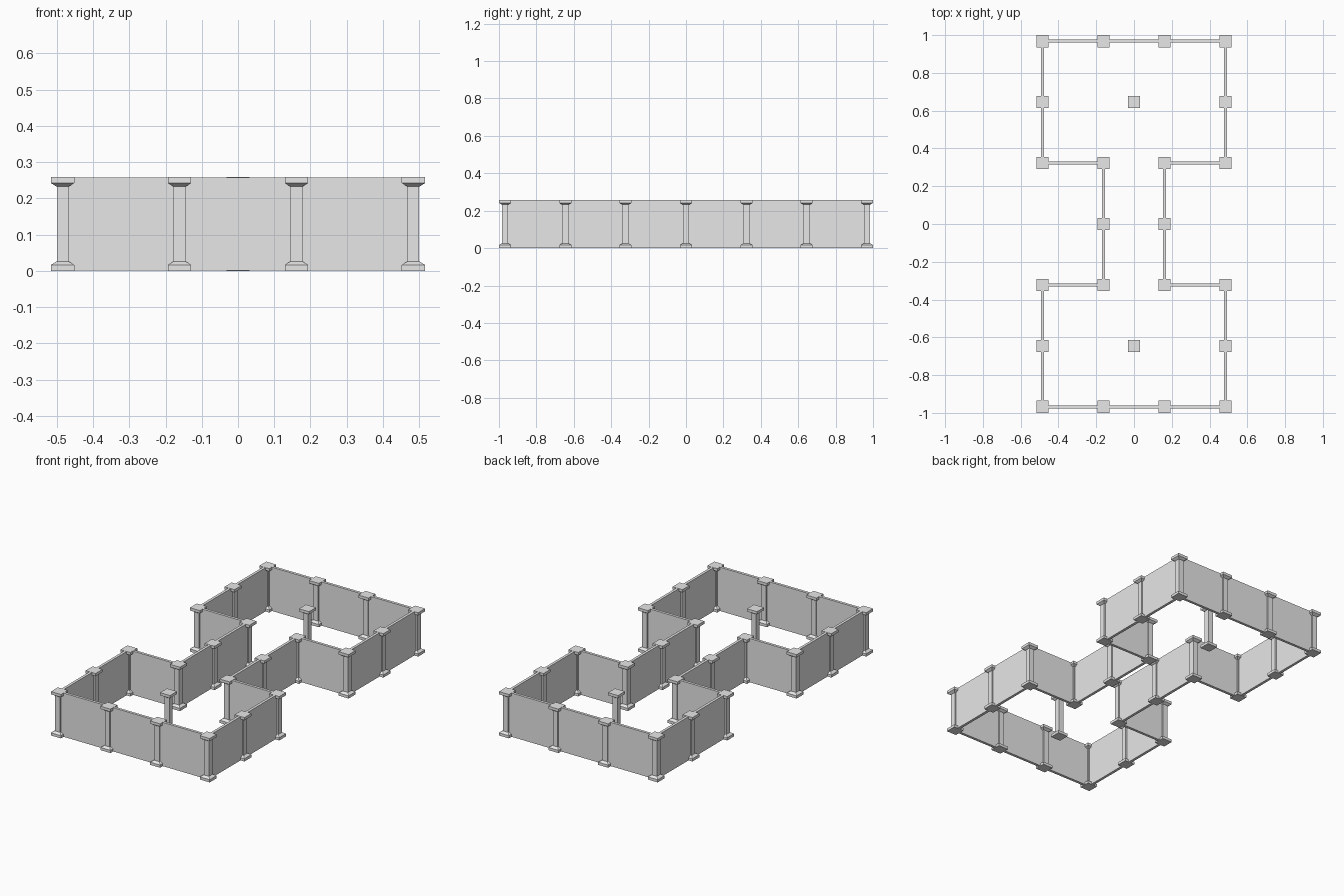
import bpy
import bmesh
from mathutils import Vector

cube = bpy.data.objects.get("Cube")
if cube:
    bpy.data.objects.remove(cube, do_unlink=True)

CELL = 0.3226      # spacing between columns
HEIGHT = 0.258
BASE = 0.0323      # half width of base and cap
SHAFT = 0.0161     # half width of shaft
WALL = 0.016       # wall thickness

stone = bpy.data.materials.new("plain_grey_stone")
stone.use_nodes = True
grey = (0.8, 0.8, 0.8, 1)
stone.diffuse_color = grey
stone.node_tree.nodes["Principled BSDF"].inputs["Base Color"].default_value = grey


def finish(name, bm):
    bmesh.ops.recalc_face_normals(bm, faces=bm.faces)
    mesh = bpy.data.meshes.new(name)
    bm.to_mesh(mesh)
    bm.free()
    mesh.materials.append(stone)
    return mesh


def place(name, mesh, location):
    obj = bpy.data.objects.new(name, mesh)
    obj.location = location
    bpy.context.collection.objects.link(obj)


def column_mesh():
    # Square rings stacked up the profile, mirrored top to bottom
    lower = [(BASE, 0), (BASE, 0.016), (SHAFT + 0.002, 0.025), (SHAFT, 0.025)]
    profile = lower + [(r, HEIGHT - z) for r, z in reversed(lower)]
    bm = bmesh.new()
    rings = [[bm.verts.new((sx * r, sy * r, z))
              for sx, sy in ((-1, -1), (1, -1), (1, 1), (-1, 1))]
             for r, z in profile]
    for a, b in zip(rings, rings[1:]):
        for i in range(4):
            j = (i + 1) % 4
            bm.faces.new((a[i], a[j], b[j], b[i]))
    bm.faces.new(rings[0])
    bm.faces.new(rings[-1])
    return finish("column", bm)


def wall(start, end):
    a, b = Vector(start) * CELL, Vector(end) * CELL
    span = b - a
    bm = bmesh.new()
    bmesh.ops.create_cube(bm, size=1)
    bmesh.ops.scale(bm, verts=bm.verts, vec=(
        max(abs(span.x), WALL), max(abs(span.y), WALL), HEIGHT - 0.001))
    mid = (a + b) / 2
    place("wall_panel", finish("wall_panel", bm), (mid.x, mid.y, HEIGHT / 2))


# Outline of one quarter in cell units, from corridor middle to end wall
quarter = [(0.5, 0), (0.5, 1), (1.5, 1), (1.5, 2), (1.5, 3), (0.5, 3)]
column = column_mesh()
spots = set()
for sx in (-1, 1):
    for sy in (-1, 1):
        path = [(sx * x, sy * y) for x, y in quarter]
        spots.update(path)
        for start, end in zip(path, path[1:]):
            wall(start, end)

# End walls join the two halves; a free column stands in each room
for sy in (-1, 1):
    wall((-0.5, sy * 3), (0.5, sy * 3))
    spots.add((0, sy * 2))

for x, y in sorted(spots):
    place("room_column" if x == 0 else "wall_column", column, (x * CELL, y * CELL, 0))
